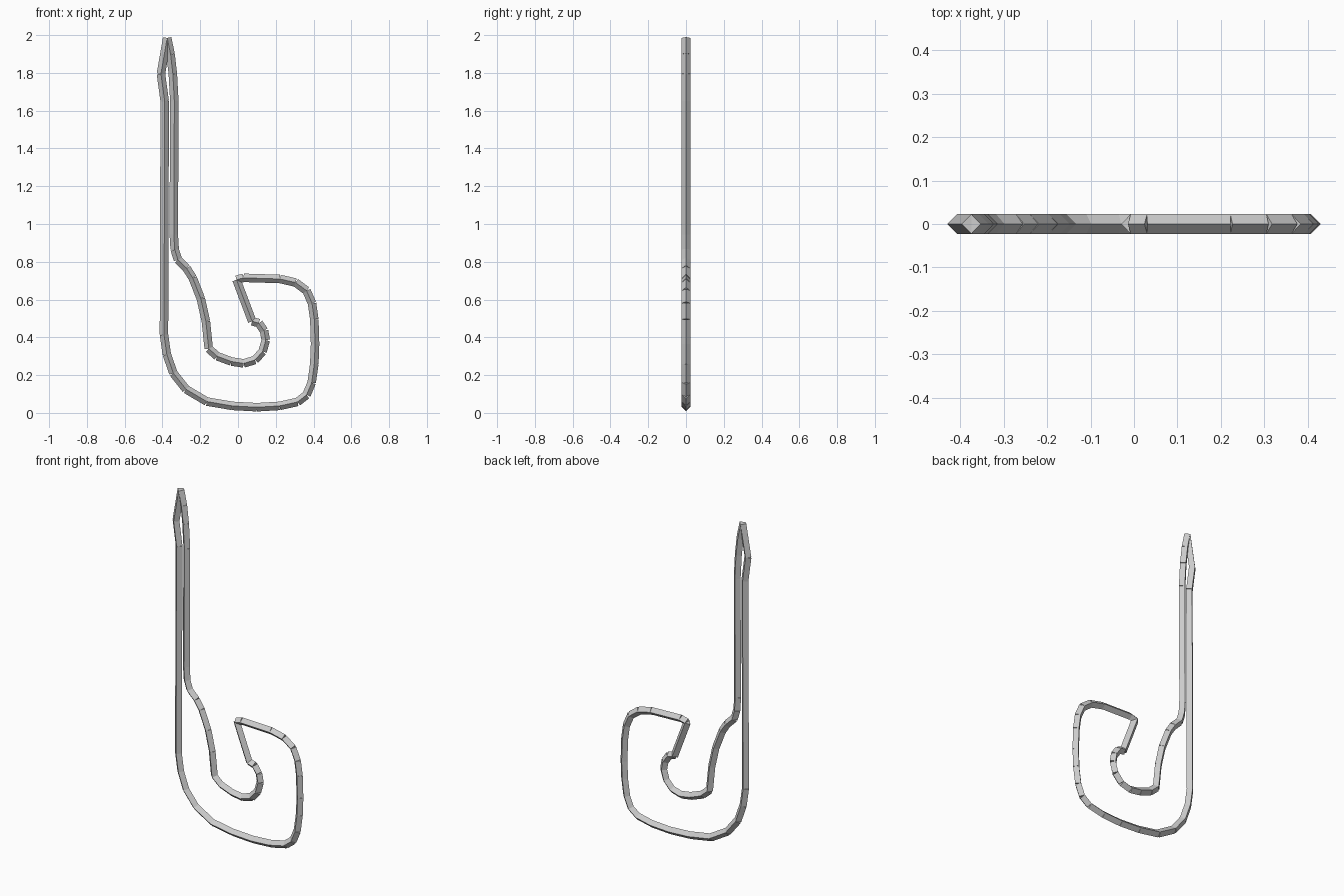
import bpy
import bmesh
from mathutils import Vector, Matrix

cube = bpy.data.objects.get("Cube")
if cube:
    bpy.data.objects.remove(cube, do_unlink=True)

RADIUS = 0.0225

grey = bpy.data.materials.new("plain_grey")
grey.use_nodes = True
grey.diffuse_color = (0.6, 0.6, 0.6, 1)
grey.node_tree.nodes["Principled BSDF"].inputs["Base Color"].default_value = (0.6, 0.6, 0.6, 1)

# Centre line as (x, z) points, one run per part
outer_stem = [(-.375, 1.985), (-.408, 1.795), (-.388, 1.65), (-.392, .415)]
outer_bowl = [(-.392, .415), (-.377, .31), (-.342, .21), (-.275, .125), (-.165, .06),
              (-.03, .037), (.1, .03), (.22, .037), (.315, .058), (.363, .095),
              (.39, .16), (.404, .26), (.408, .365), (.404, .495), (.392, .58),
              (.363, .647), (.305, .69), (.222, .709), (.03, .715), (-.008, .705)]
inner_hook = [(-.008, .705), (.075, .485), (.11, .475), (.138, .435), (.147, .385),
              (.13, .325), (.09, .28), (.03, .262), (-.035, .272), (-.11, .3),
              (-.155, .34)]
inner_stem = [(-.155, .34), (-.17, .485), (-.197, .605), (-.24, .715), (-.272, .765),
              (-.318, .81), (-.335, .865), (-.34, .945), (-.337, 1.65),
              (-.345, 1.795), (-.357, 1.9), (-.375, 1.985)]


def add_bar(bm, a, b):
    """Straight diamond-section bar between two points in the xz plane."""
    axis = b - a
    along = axis.normalized()
    depth = Vector((0, 1, 0))
    side = depth.cross(along)
    turn = Matrix((side, depth, along)).transposed().to_4x4()
    bmesh.ops.create_cone(bm, cap_ends=True, segments=4, radius1=RADIUS, radius2=RADIUS,
                          depth=axis.length, matrix=Matrix.Translation((a + b) / 2) @ turn)


def add_run(name, points):
    """Chain of butted bars along a run of points."""
    bm = bmesh.new()
    path = [Vector((x, 0, z)) for x, z in points]
    for a, b in zip(path, path[1:]):
        add_bar(bm, a, b)
    # Align the diamond so its ridges face front and back
    mesh = bpy.data.meshes.new(name)
    bm.to_mesh(mesh)
    bm.free()
    mesh.materials.append(grey)
    obj = bpy.data.objects.new(name, mesh)
    bpy.context.collection.objects.link(obj)


for name, points in (("outer_stem", outer_stem), ("outer_bowl", outer_bowl),
                     ("inner_hook", inner_hook), ("inner_stem", inner_stem)):
    add_run(name, points)
